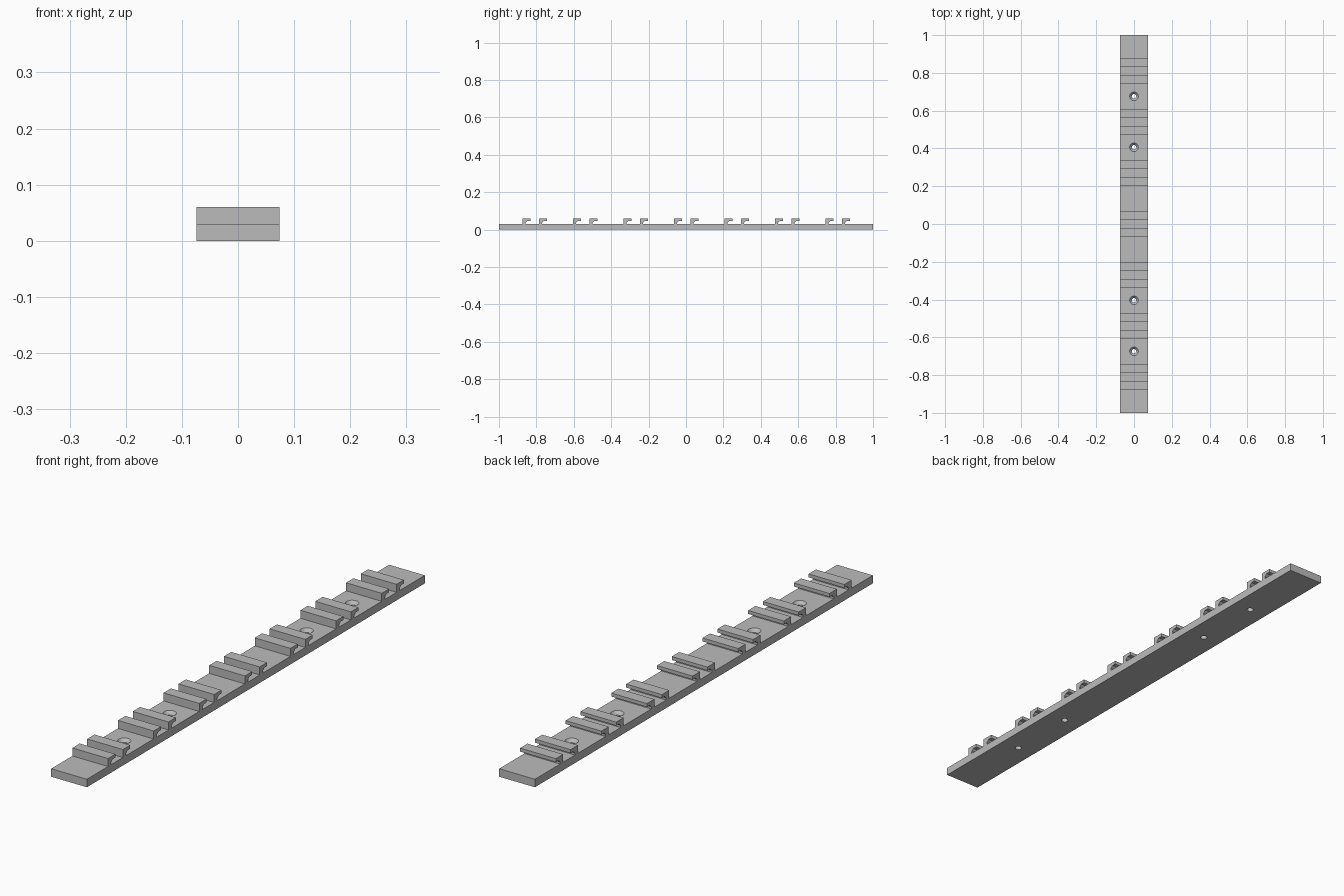
import bpy
import bmesh
from mathutils import Matrix

old = bpy.data.objects.get("Cube")
if old:
    bpy.data.objects.remove(old, do_unlink=True)

WIDTH, BASE_H, PITCH = 0.148, 0.03, 0.27

grey = bpy.data.materials.new("plain grey")
grey.use_nodes = True
colour = (0.5, 0.5, 0.5, 1)
grey.diffuse_color = colour
grey.node_tree.nodes["Principled BSDF"].inputs["Base Color"].default_value = colour


def add_object(name, bm):
    bmesh.ops.recalc_face_normals(bm, faces=bm.faces)
    mesh = bpy.data.meshes.new(name)
    bm.to_mesh(mesh)
    bm.free()
    mesh.materials.append(grey)
    obj = bpy.data.objects.new(name, mesh)
    bpy.context.collection.objects.link(obj)
    return obj


def extruded(name, profile, y):
    """Extrude a y-z profile across the width of the rail."""
    bm = bmesh.new()
    face = bm.faces.new([bm.verts.new((-WIDTH / 2, y + py, pz)) for py, pz in profile])
    moved = bmesh.ops.extrude_face_region(bm, geom=[face])["geom"]
    verts = [v for v in moved if isinstance(v, bmesh.types.BMVert)]
    bmesh.ops.translate(bm, verts=verts, vec=(WIDTH, 0, 0))
    return add_object(name, bm)


# Flat base strip
base = extruded("base_strip", [(-1, 0), (1, 0), (1, BASE_H), (-1, BASE_H)], 0)

# Countersunk screw holes: a through cylinder, then a cone for the screw head
holes = [0.001 + side * k * PITCH for side in (-1, 1) for k in (1.5, 2.5)]


def cut_holes(name, r_bottom, r_top, z_low, z_high):
    bm = bmesh.new()
    for y in holes:
        bmesh.ops.create_cone(bm, cap_ends=True, segments=32, radius1=r_bottom,
                              radius2=r_top, depth=z_high - z_low,
                              matrix=Matrix.Translation((0, y, (z_low + z_high) / 2)))
    cutter = add_object(name, bm)
    cutter.hide_render = True
    cutter.hide_set(True)
    mod = base.modifiers.new(name, "BOOLEAN")
    mod.operation = "DIFFERENCE"
    mod.solver = "EXACT"
    mod.object = cutter
    return cutter


cutters = [cut_holes("screw_hole_cutter", 0.012, 0.012, -0.02, 0.05),
           cut_holes("countersink_cutter", 0.012, 0.034, 0.018, 0.042)]

# Bake the holes into the strip and drop the cutters
bpy.context.view_layer.update()
cut_mesh = bpy.data.meshes.new_from_object(
    base.evaluated_get(bpy.context.evaluated_depsgraph_get()))
base.modifiers.clear()
base.data = cut_mesh
for cutter in cutters:
    bpy.data.objects.remove(cutter, do_unlink=True)

# Pairs of hooked ribs: a post with a lip that overhangs toward the back
hook = [(0, BASE_H), (0.018, BASE_H), (0.018, 0.038), (0.028, 0.047),
        (0.0435, 0.047), (0.0435, 0.06), (0, 0.06)]
for i in range(7):
    start = -0.065 + (i - 3) * PITCH
    extruded(f"front_hook_{i + 1}", hook, start)
    extruded(f"rear_hook_{i + 1}", hook, start + 0.088)
